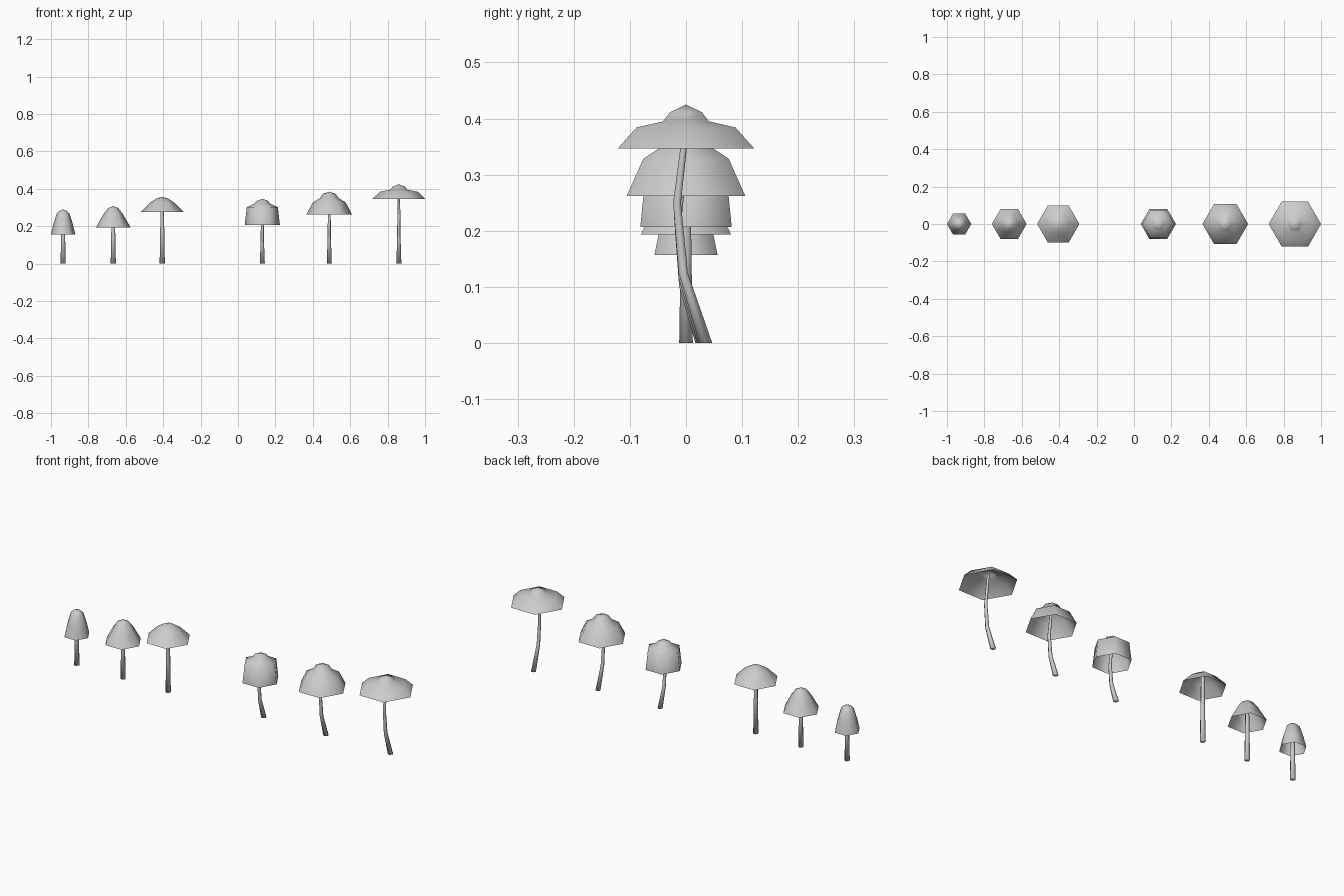
import bpy, bmesh, math
from mathutils import Vector

if "Cube" in bpy.data.objects:
    bpy.data.objects.remove(bpy.data.objects["Cube"])

SIDES = 6


def finish(name, bm, x):
    bmesh.ops.recalc_face_normals(bm, faces=bm.faces)
    mesh = bpy.data.meshes.new(name)
    bm.to_mesh(mesh)
    bm.free()
    for p in mesh.polygons:
        p.use_smooth = True
    ob = bpy.data.objects.new(name, mesh)
    ob.location.x = x
    bpy.context.collection.objects.link(ob)
    return ob


def ring(bm, centre, radius):
    c = Vector(centre)
    return [bm.verts.new(c + Vector((radius * math.cos(a), radius * math.sin(a), 0)))
            for a in (math.tau * i / SIDES for i in range(SIDES))]


def bridge(bm, a, b):
    for i in range(SIDES):
        j = (i + 1) % SIDES
        bm.faces.new((a[i], a[j], b[j], b[i]))


# Open hexagonal shell, profile runs from rim to apex
def cap(name, x, profile):
    bm = bmesh.new()
    rings = [ring(bm, (0, 0, z), r) for r, z in profile[:-1]]
    for a, b in zip(rings, rings[1:]):
        bridge(bm, a, b)
    tip = bm.verts.new((0, 0, profile[-1][1]))
    for i in range(SIDES):
        bm.faces.new((rings[-1][i], rings[-1][(i + 1) % SIDES], tip))
    finish(name, bm, x)


# Tapered stem along (y, z, radius) points
def stem(name, x, path):
    bm = bmesh.new()
    rings = [ring(bm, (0, y, z), r) for y, z, r in path]
    for a, b in zip(rings, rings[1:]):
        bridge(bm, a, b)
    bm.faces.new(rings[0][::-1])
    finish(name, bm, x)


# Straight mushrooms: bell, cone, parasol
straight = [
    ("bell", -0.935, [(.065, .157), (.051, .215), (.034, .268), (.018, .284), (0, .29)]),
    ("cone", -0.667, [(.093, .193), (.052, .265), (.026, .298), (0, .308)]),
    ("parasol", -0.405, [(.113, .277), (.063, .328), (.028, .35), (0, .357)]),
]
for kind, x, profile in straight:
    cap(kind + "_cap", x, profile)
    top = profile[-1][1] - 0.02
    stem(kind + "_stem", x, [(0, 0, .014), (0, top / 2, .011), (0, top, .009)])

# Bent mushrooms with a raised knob on the cap
bent = [
    ("drum", 0.13, [(.094, .207), (.083, .302), (.043, .32), (.03, .336), (0, .346)]),
    ("dome", 0.488, [(.122, .262), (.088, .328), (.05, .35), (.034, .374), (0, .385)]),
    ("flat", 0.86, [(.14, .347), (.102, .384), (.047, .395), (.033, .411), (0, .425)]),
]
for kind, x, profile in bent:
    cap(kind + "_cap", x, profile)
    s = (profile[-1][1] - 0.01) / 0.415
    stem(kind + "_stem", x, [(y * s, z * s, r) for y, z, r in (
        (.035, 0, .0135), (-.005, .125, .0095), (-.016, .25, .008), (.002, .40, .006))])
